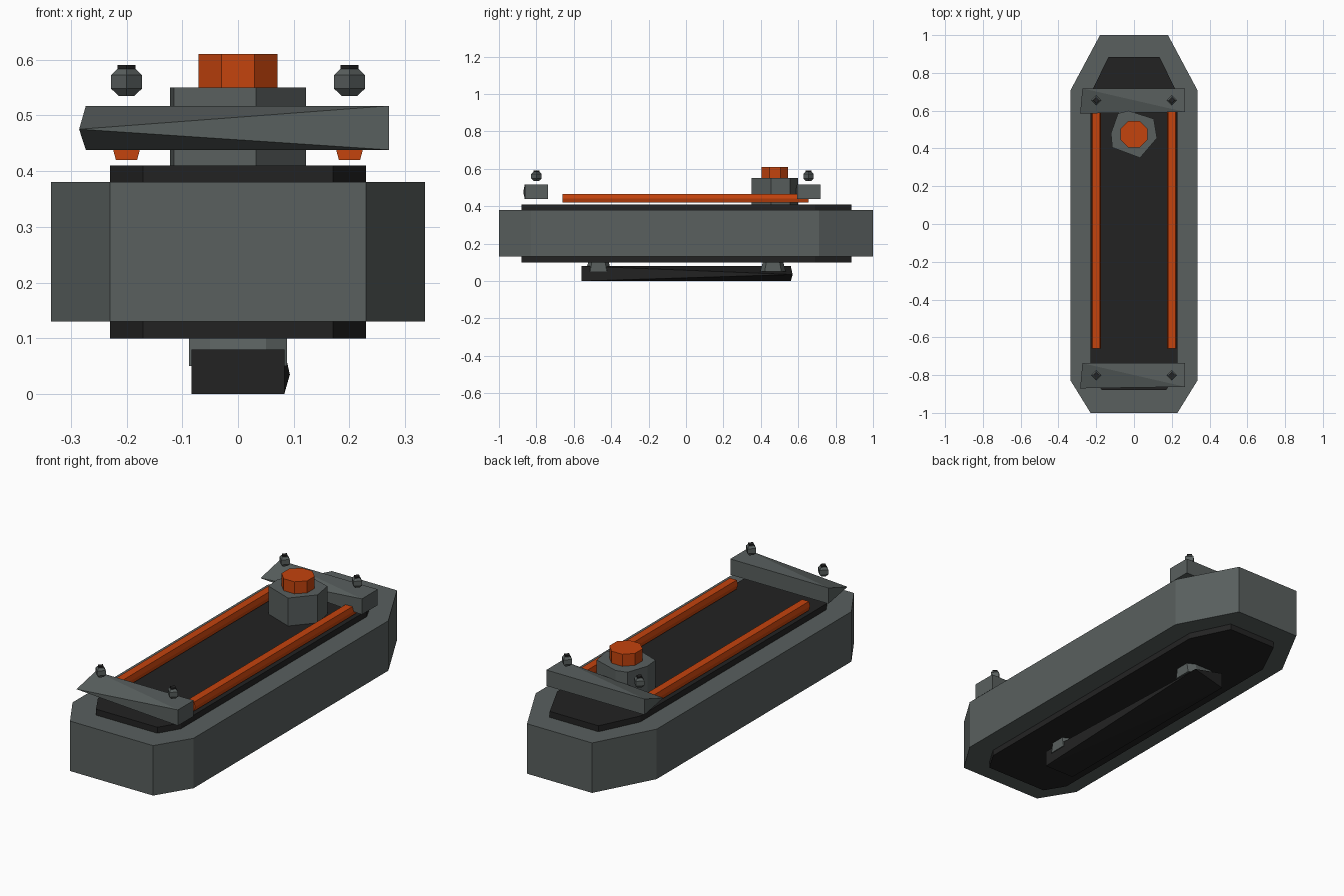
import bpy, bmesh, math
from mathutils import Vector

if "Cube" in bpy.data.objects:
    bpy.data.objects.remove(bpy.data.objects["Cube"])


def material(name, rgb):
    m = bpy.data.materials.new(name)
    m.diffuse_color = (*rgb, 1.0)
    m.use_nodes = True
    m.node_tree.nodes["Principled BSDF"].inputs["Base Color"].default_value = m.diffuse_color
    return m


GREY = material("slate grey", (0.10, 0.116, 0.113))
DARK = material("near black", (0.0165, 0.0165, 0.0165))
ORANGE = material("burnt orange", (0.55, 0.056, 0.004))


def finish(bm, name, mat):
    bmesh.ops.recalc_face_normals(bm, faces=bm.faces[:])
    me = bpy.data.meshes.new(name)
    bm.to_mesh(me)
    bm.free()
    me.materials.append(mat)
    ob = bpy.data.objects.new(name, me)
    bpy.context.collection.objects.link(ob)
    return ob


def loft(name, rings, mat):
    """Skin a list of equal-length point rings and cap both ends."""
    bm = bmesh.new()
    vs = [[bm.verts.new(p) for p in r] for r in rings]
    n = len(rings[0])
    for a, b in zip(vs, vs[1:]):
        for i in range(n):
            j = (i + 1) % n
            bm.faces.new((a[i], a[j], b[j], b[i]))
    bm.faces.new(vs[0])
    bm.faces.new(vs[-1])
    return finish(bm, name, mat)


def prism(name, outline, z0, z1, mat):
    return loft(name, [[(x, y, z) for x, y in outline] for z in (z0, z1)], mat)


def hull(name, points, mat):
    bm = bmesh.new()
    for p in points:
        bm.verts.new(p)
    bmesh.ops.convex_hull(bm, input=bm.verts[:])
    return finish(bm, name, mat)


def mirrored(half):
    return half + [(-x, y) for x, y in reversed(half)]


def ring(cx, cy, z, r, n, turn=0.0):
    return [(cx + r * math.cos(turn + 2 * math.pi * i / n),
             cy + r * math.sin(turn + 2 * math.pi * i / n), z) for i in range(n)]


# main body with chamfered ends
prism("body", mirrored([(0.23, -1), (0.335, -0.83), (0.335, 0.71), (0.18, 1)]),
      0.13, 0.38, GREY)

# dark plates above and below
plate = mirrored([(0.17, -0.88), (0.23, -0.78), (0.23, 0.69), (0.135, 0.885)])
prism("top_plate", plate, 0.37, 0.41, DARK)
prism("bottom_plate", plate, 0.10, 0.14, DARK)

# long rails
profile = [(-0.019, 0.42), (0.019, 0.42), (0.025, 0.442),
           (0.019, 0.465), (-0.019, 0.465), (-0.025, 0.442)]
for side, x in (("left", -0.2), ("right", 0.2)):
    loft(f"{side}_rail", [[(x + px, y, pz) for px, pz in profile]
                          for y in (-0.66, 0.655)], ORANGE)

# cross brackets, front left edge pinched to a point, each with two bolts
for end, y in (("front", -0.8), ("back", 0.655)):
    corners = [(-0.273, 0.063), (0.271, 0.063), (0.271, -0.062)]
    pts = [(px, y + py, z) for px, py in corners for z in (0.438, 0.517)]
    hull(f"{end}_bracket", pts + [(-0.285, y - 0.07, 0.475)], GREY)
    for side, x in (("left", -0.2), ("right", 0.2)):
        loft(f"{end}_{side}_bolt",
             [ring(x, y, z, r, 4) for z, r in
              ((0.535, 0.014), (0.548, 0.028), (0.572, 0.028), (0.583, 0.017))], GREY)
        loft(f"{end}_{side}_bolt_cap",
             [ring(x, y, z, 0.016, 4) for z in (0.582, 0.59)], DARK)

# dial collar and button
collar = [(-0.03, 0.6), (0.105, 0.557), (0.122, 0.455), (0.032, 0.35),
          (-0.115, 0.405), (-0.122, 0.48), (-0.085, 0.585)]
prism("dial_collar", collar, 0.40, 0.55, GREY)
loft("dial_button", [ring(0, 0.475, z, 0.077, 8, math.pi / 8) for z in (0.54, 0.61)], ORANGE)

# underside handle bar, back right edge pinched to a point
bar = [(x, y, z) for x, y in ((-0.083, -0.56), (0.083, -0.56), (-0.083, 0.56))
       for z in (0.0, 0.08)]
hull("handle_bar", bar + [(0.093, 0.57, 0.035)], DARK)

# posts joining the handle to the body
for end, y in (("front", -0.468), ("back", 0.465)):
    half = [(0.05, -1), (0.088, -0.65), (0.088, 0.65), (0.05, 1)]
    loft(f"{end}_handle_post",
         [[(px, y + py * d, z) for px, py in mirrored(half)]
          for z, d in ((0.05, 0.069), (0.11, 0.052))], GREY)
